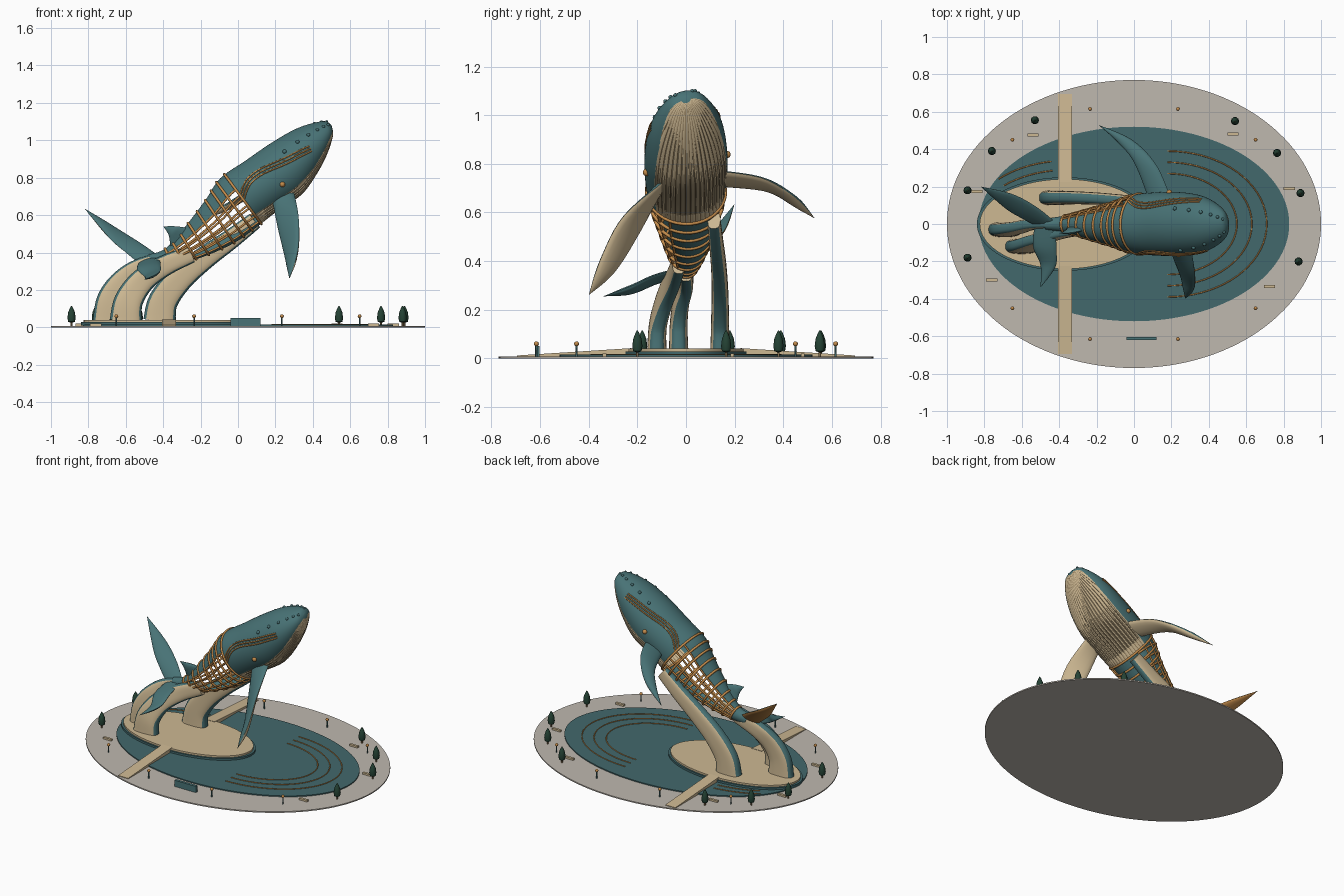
import bpy, bmesh, math
from math import sin, cos, radians, pi
from mathutils import Vector as V

if "Cube" in bpy.data.objects:
    bpy.data.objects.remove(bpy.data.objects["Cube"])


def material(name, *rgb):
    m = bpy.data.materials.new(name)
    m.use_nodes = True
    m.diffuse_color = (*rgb, 1)
    m.node_tree.nodes["Principled BSDF"].inputs["Base Color"].default_value = (*rgb, 1)
    return m


TEAL = material("teal skin", .065, .17, .18)
WATER = material("pool teal", .055, .14, .15)
CREAM = material("cream", .61, .48, .29)
GROOVE = material("groove tan", .25, .17, .085)
COPPER = material("copper", .55, .26, .07)
STONE = material("paving stone", .52, .48, .43)
GREEN = material("tree green", .018, .055, .035)


def spline(pts, t):
    """Smooth interpolation through equally numbered points."""
    i = min(int(t), len(pts) - 2)
    f = t - i
    p = [V(pts[max(0, min(len(pts) - 1, i + k))]) for k in (-1, 0, 1, 2)]
    return .5 * (2 * p[1] + (p[2] - p[0]) * f + (2 * p[0] - 5 * p[1] + 4 * p[2] - p[3]) * f * f
                 + (3 * p[1] - p[0] - 3 * p[2] + p[3]) * f ** 3)


def finish(name, bm, mats, smooth=True):
    bmesh.ops.recalc_face_normals(bm, faces=bm.faces)
    me = bpy.data.meshes.new(name)
    bm.to_mesh(me)
    bm.free()
    for m in mats:
        me.materials.append(m)
    ob = bpy.data.objects.new(name, me)
    bpy.context.collection.objects.link(ob)
    if smooth:
        bpy.ops.object.select_all(action='DESELECT')
        ob.select_set(True)
        bpy.context.view_layer.objects.active = ob
        bpy.ops.object.shade_smooth_by_angle(angle=radians(40))
    return ob


def loft(name, rings, mats, rule=lambda i, j: 0):
    """Skin closed rings; rule gives a material index, or None for an opening."""
    bm = bmesh.new()
    vs = [[bm.verts.new(p) for p in r] for r in rings]
    n = len(rings[0])
    for i in range(len(rings) - 1):
        for j in range(n):
            k = rule(i, j)
            if k is not None:
                q = (j + 1) % n
                bm.faces.new((vs[i][j], vs[i][q], vs[i + 1][q], vs[i + 1][j])).material_index = k
    bm.faces.new(vs[0])
    bm.faces.new(vs[-1])
    return finish(name, bm, mats)


def tube(name, paths, r, mat, cyclic=False):
    cu = bpy.data.curves.new(name, 'CURVE')
    cu.dimensions, cu.bevel_depth, cu.bevel_resolution = '3D', r, 1
    for pts in paths:
        s = cu.splines.new('POLY')
        s.points.add(len(pts) - 1)
        for sp, p in zip(s.points, pts):
            sp.co = (*p, 1)
        s.use_cyclic_u = cyclic
    cu.materials.append(mat)
    ob = bpy.data.objects.new(name, cu)
    bpy.context.collection.objects.link(ob)


def box(name, size, loc, mat):
    bm = bmesh.new()
    bmesh.ops.create_cube(bm, size=1)
    for v in bm.verts:
        v.co = V(a * b for a, b in zip(v.co, size)) + V(loc)
    return finish(name, bm, [mat], False)


def disc(name, c, rx, ry, z0, z1, mat):
    loft(name, [[(c + rx * cos(a * pi / 64), ry * sin(a * pi / 64), z) for a in range(128)]
                for z in (z0, z1)], [mat])


def ball(name, loc, r, mat, squash=1):
    bm = bmesh.new()
    bmesh.ops.create_uvsphere(bm, u_segments=12, v_segments=8, radius=r)
    for v in bm.verts:
        v.co = V((v.co.x, v.co.y, v.co.z * squash)) + V(loc)
    return finish(name, bm, [mat])


# Whale body: back x,z, belly x,z and half width, from tail to snout
STATIONS = [(-.48, .39, -.45, .325, .03), (-.39, .42, -.35, .335, .045), (-.29, .53, -.19, .375, .08),
            (-.176, .68, -.02, .45, .12), (-.096, .797, .10, .535, .155), (.04, .89, .22, .63, .17),
            (.17, .98, .34, .71, .17), (.30, 1.055, .42, .82, .153), (.40, 1.09, .475, .925, .115),
            (.47, 1.10, .505, 1.015, .068), (.50, 1.08, .508, 1.05, .02)]
STATIONS = [V(s) for s in STATIONS]
ROLL = radians(15)


def skin(t, deg, k=1.0):
    """Point on the body; deg is 0 on the back and grows toward +y."""
    x1, z1, x2, z2, w = spline(STATIONS, t)
    up = V((x1 - x2, 0, z1 - z2)) / 2
    a = radians(deg) - ROLL
    h = up.length
    rad = 1 / math.sqrt((cos(radians(deg)) / h) ** 2 + (sin(radians(deg)) / w) ** 2)
    return V(((x1 + x2) / 2, 0, (z1 + z2) / 2)) + (up / h * cos(a) + V((0, sin(a), 0))) * rad * k


SEG, STEP = 240, .2
ROWS = int(10 / STEP) + 1


def body_rule(i, j):
    t, d = (i + .5) * STEP, abs((j + .5) * 360 / SEG - 180)    # d: angle from the belly
    if t > 4.2:
        if d < 64 + max(0, t - 7) * 7:
            return 2 if j % 5 == 0 else 1
        return 0
    return None if t > 1 and 38 < d < 128 else 0


def pleat(i, j):
    t, d = i * STEP, abs(j * 360 / SEG - 180)
    return .975 if t > 4.3 and d < 62 + max(0, t - 7) * 7 and j % 5 < 2 else 1


loft("whale_body", [[skin(i * STEP, j * 360 / SEG, pleat(i, j)) for j in range(SEG)] for i in range(ROWS)],
     [TEAL, CREAM, GROOVE], body_rule)

# Open copper lattice around the waist
tube("lattice_ribs", [[skin(1 + .4 * k, a * 7.5, 1.01) for a in range(48)] for k in range(9)],
     .0075, COPPER, True)
tube("lattice_stringers", [[skin(1 + .2 * k, s * a) for k in range(17)]
                           for s in (-1, 1) for a in (52, 75, 97, 120, 141)], .006, COPPER)

# Copper side stripes, eyes and head bumps
STRIPE = [(7.3, 77), (6.3, 64), (5.3, 53), (4.8, 53), (4.5, 60), (4.25, 70)]
paths = []
for s in (-1, 1):
    for off in (-6, 0, 6):
        pts = [spline(STRIPE, k / 8) for k in range(41)]
        paths.append([skin(p[0], s * (p[1] + off), 1.003) for p in pts])
    side = "left" if s > 0 else "right"
    ball(side + "_eye", skin(5.6, s * 94), .015, COPPER)
    for k, t in enumerate((6.3, 6.9, 7.5, 8.1, 8.6, 9.1)):
        ball(f"{side}_head_bump_{k}", skin(t, s * 46), .011 - .0006 * k, TEAL)
tube("side_stripes", paths, .0045, COPPER)


# Flippers, flukes and back fin: (leading edge, trailing edge) pairs to a tip
def fin(name, lead, trail, tip, thick, up, under):
    lead, trail = lead + [tip], trail + [tip]
    n, rings = 16, []
    for i in range(n + 1):
        t = min(i / n * (len(lead) - 1), len(lead) - 1.02)
        a, b = spline(lead, t), spline(trail, t)
        span = spline(lead, t + .01) + spline(trail, t + .01) - a - b
        nor = (a - b).cross(span).normalized()
        nor *= 1 if nor.dot(V(up)) > 0 else -1
        th = thick * min(1, (a - b).length / .07)
        rings.append([(a + b) / 2 + (a - b) / 2 * cos(k * pi / 8) + nor * th * sin(k * pi / 8)
                      for k in range(16)])
    loft(name, rings, [TEAL, under], lambda i, j: 0 if j < 8 else 1)


fin("right_flipper", [(.30, -.10, .72), (.325, -.26, .58), (.32, -.35, .41)],
    [(.18, -.10, .70), (.215, -.19, .52), (.255, -.29, .36)], (.275, -.40, .26), .018, (-1, -1, 0), CREAM)
fin("left_flipper", [(.20, .13, .77), (.12, .315, .74), (-.01, .45, .66)],
    [(.08, .13, .71), (0, .33, .69), (-.09, .44, .635)], (-.19, .53, .575), .018, (0, 0, 1), CREAM)
fin("left_fluke", [(-.42, .01, .38), (-.52, .09, .45), (-.65, .16, .53)],
    [(-.52, -.01, .335), (-.60, .03, .40), (-.69, .085, .48)], (-.82, .20, .635), .014, (0, 0, 1), COPPER)
fin("right_fluke", [(-.42, 0, .375), (-.415, -.13, .34), (-.42, -.23, .295)],
    [(-.53, 0, .345), (-.54, -.12, .31), (-.50, -.22, .27)], (-.50, -.34, .255), .014, (0, 0, 1), TEAL)
fin("back_fin", [(-.26, -.03, .53), (-.33, -.045, .54)], [(-.36, -.02, .41), (-.37, -.04, .49)],
    (-.40, -.05, .54), .014, (0, 1, 0), TEAL)


# Sweeping supports rising from the island
def support(name, path):
    rings, n = [], 24
    for i in range(n + 1):
        t = i / n * (len(path) - 1) * .999
        p = spline(path, t)
        tan = (spline(path, min(t + .02, len(path) - 1)) - spline(path, max(t - .02, 0))).normalized()
        out = V((0, 1, 0)).cross(tan).normalized() * -1
        side = tan.cross(out)
        hn, hb = .088 - .043 * i / n, .04 - .014 * i / n
        ring = []
        for k in range(32):
            c, s = cos((k + .5) * pi / 16), sin((k + .5) * pi / 16)
            ring.append(p + out * hn * math.copysign(abs(c) ** .7, c)
                        + side * hb * math.copysign(abs(s) ** .7, s))
        rings.append(ring)
    loft(name, rings, [CREAM, TEAL], lambda i, j: int(abs(cos((j + 1) * pi / 16)) > .8))


support("rear_support", [(-.69, -.03, .03), (-.68, -.03, .14), (-.625, -.02, .235), (-.53, 0, .31), (-.38, 0, .36)])
support("right_support", [(-.60, -.12, .03), (-.585, -.115, .14), (-.51, -.085, .25), (-.39, -.05, .33),
                          (-.25, -.03, .39)])
support("left_support", [(-.42, .14, .03), (-.40, .14, .14), (-.31, .14, .26), (-.18, .135, .37),
                         (-.04, .125, .47), (.09, .115, .57)])

# Plaza, pool, island and ramps
disc("plaza", 0, 1, .77, 0, .008, STONE)
disc("pool", 0, .83, .52, .006, .015, WATER)
disc("island_rim", -.37, .47, .25, .01, .028, WATER)
disc("island", -.37, .455, .24, .02, .04, CREAM)
for s, side in ((1, "back"), (-1, "front")):
    ramp = box(side + "_ramp", (.075, .47, .03), (-.37, s * .46, .025), CREAM)
    for v in ramp.data.vertices:
        outer = abs(v.co.y) > .46
        v.co.z = (.012 if outer else .042) if v.co.z > .025 else .004

# Ripples on the water
rip = [[(.18 + rx * cos(radians(a)), ry * sin(radians(a)), .016) for a in range(-90, 91, 5)]
       for rx, ry in ((.37, .27), (.45, .33), (.53, .39))]
rip += [[(-.35 + rx * cos(radians(a)), ry * sin(radians(a)), .016) for a in range(100, 140, 5)]
        for rx, ry in ((.49, .29), (.53, .34))]
tube("ripples", rip, .0035, COPPER)

# Trees, lamps, benches and sign
for k, (x, y) in enumerate([(-.89, .18), (-.76, .39), (-.53, .555), (.54, .55), (.765, .38), (.89, .165),
                            (.88, -.20), (-.89, -.18)]):
    loft(f"tree_{k}", [[(x + r * cos(a * pi / 5), y + r * sin(a * pi / 5), z) for a in range(10)]
                       for r, z in ((.005, .006), (.005, .025), (.018, .03), (.022, .05), (.018, .08),
                                    (.01, .10), (.002, .115))], [GROOVE, GREEN], lambda i, j: int(i > 0))
for sx in (-1, 1):
    for sy in (-1, 1):
        for k, (x, y) in enumerate(((.65, .45), (.235, .615))):
            tube(f"lamp_post_{sx}_{sy}_{k}", [[(sx * x, sy * y, .005), (sx * x, sy * y, .055)]], .004, TEAL)
            ball(f"lamp_{sx}_{sy}_{k}", (sx * x, sy * y, .06), .01, COPPER)
for k, (x, y) in enumerate([(-.54, .475), (.53, .48), (.83, .19), (-.84, .175), (-.76, -.30), (.725, -.335)]):
    box(f"bench_{k}", (.06, .016, .012), (x, y, .014), CREAM)
box("sign_slab", (.16, .018, .045), (.04, -.612, .0275), TEAL)
